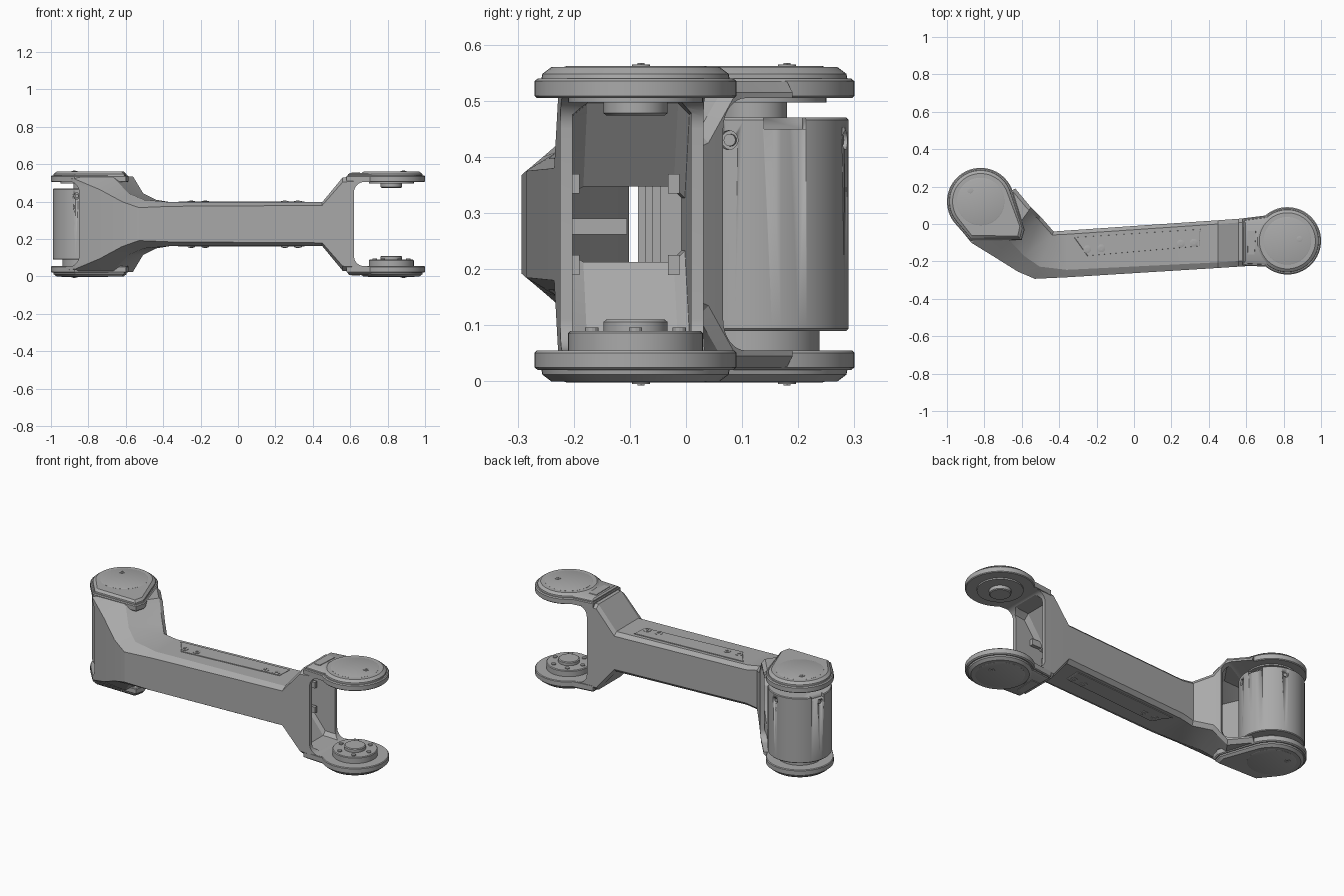
import bpy, bmesh
from math import pi, sin, cos, radians
from mathutils import Vector, Matrix

if "Cube" in bpy.data.objects:
    bpy.data.objects.remove(bpy.data.objects["Cube"])


def material(name, value):
    m = bpy.data.materials.new(name)
    m.use_nodes = True
    color = (value, value, value, 1)
    m.diffuse_color = color
    m.node_tree.nodes["Principled BSDF"].inputs["Base Color"].default_value = color
    return m


GREY = material("satin grey", 0.4)
MID = 0.28                      # height of the symmetry plane
LEFT = Vector((0.82, -0.09))    # joint centre on the model's left
RIGHT = Vector((-0.82, 0.12))   # joint centre on the model's right


def finish(name, bm, smooth=True):
    bmesh.ops.recalc_face_normals(bm, faces=bm.faces)
    me = bpy.data.meshes.new(name)
    bm.to_mesh(me)
    bm.free()
    ob = bpy.data.objects.new(name, me)
    bpy.context.collection.objects.link(ob)
    me.materials.append(GREY)
    if smooth:
        bpy.ops.object.select_all(action="DESELECT")
        ob.select_set(True)
        bpy.context.view_layer.objects.active = ob
        bpy.ops.object.shade_smooth_by_angle(angle=radians(28))
    return ob


def slab(name, levels, center=None, radius=0, corners=(), flip=False, seg=64):
    """Convex slab round a disc and extra corners; levels are (z, inset)."""
    bm = bmesh.new()
    mid = center if center is not None else sum((Vector(c) for c in corners), Vector((0, 0))) / len(corners)
    for z, inset in levels:
        z = 2 * MID - z if flip else z
        ring = []
        if radius:
            ring = [mid + Vector((cos(a), sin(a))) * (radius - inset)
                    for a in (2 * pi * i / seg for i in range(seg))]
        for c in corners:
            d = Vector(c) - mid
            ring.append(mid + d * (1 - inset / d.length))
        for p in ring:
            bm.verts.new((p.x, p.y, z))
    res = bmesh.ops.convex_hull(bm, input=bm.verts[:])
    loose = [v for v in bm.verts if not v.link_faces]
    bmesh.ops.delete(bm, geom=loose, context="VERTS")
    bmesh.ops.dissolve_limit(bm, angle_limit=0.01, verts=bm.verts[:], edges=bm.edges[:])
    return finish(name, bm)


def cut(ob, cutter):
    mod = ob.modifiers.new("cut", "BOOLEAN")
    mod.operation, mod.solver, mod.object = "DIFFERENCE", "EXACT", cutter
    bpy.context.view_layer.objects.active = ob
    bpy.ops.object.modifier_apply(modifier="cut")
    bpy.data.objects.remove(cutter)


def fork_cutter(wall, angle, depth=0.5, r=0.055, low=0.055, high=0.505):
    """Rounded slot that opens outward from the wall point."""
    pts = [(depth, low), (depth, high)]
    for zc, a0 in ((high - r, pi / 2), (low + r, pi)):
        pts += [(r + r * cos(a0 + i * pi / 16), zc + r * sin(a0 + i * pi / 16)) for i in range(9)]
    bm = bmesh.new()
    face = bm.faces.new([bm.verts.new((x, -0.5, z)) for x, z in pts])
    ext = bmesh.ops.extrude_face_region(bm, geom=[face])["geom"]
    bmesh.ops.translate(bm, vec=(0, 1, 0), verts=[v for v in ext if isinstance(v, bmesh.types.BMVert)])
    bmesh.ops.transform(bm, matrix=Matrix.Translation((*wall, 0)) @ Matrix.Rotation(angle, 4, "Z"),
                        verts=bm.verts)
    ob = finish("fork_cutter", bm, False)
    ob.hide_render = True
    return ob


# Hollow arm: front point, back point, half height, front half height, chamfer, thickness
STATIONS = [
    (-.95, 0, -.635, .19, .255, .25, .02, .032),
    (-.87, -.10, -.56, .10, .255, .24, .03, .035),
    (-.74, -.18, -.55, .09, .255, .185, .12, .035),
    (-.62, -.255, -.50, .04, .165, .12, .09, .04),
    (-.53, -.293, -.43, -.04, .13, .088, .07, .045),
    (-.36, -.285, -.36, -.035, .117, .095, .04, .05),
    (.45, -.235, .45, .02, .117, .1, .03, .05),
    (.56, -.228, .56, .028, .25, .225, .03, .035),
    (.72, -.218, .72, .036, .255, .235, .03, .032)]


def section(bm, st, wall, drop):
    a, b = Vector(st[:2]), Vector(st[2:4])
    h, ha, c = st[4] - drop, st[5] - drop, st[6]
    u = (b - a).normalized()
    a, b = a + u * wall, b - u * wall
    half = [(a, ha), (a + u * c, h), (b - u * 0.02, h), (b, h - 0.02)]
    pts = [(p, z) for p, z in half] + [(p, -z) for p, z in reversed(half)]
    return [bm.verts.new((p.x, p.y, MID + z)) for p, z in pts]


bm = bmesh.new()
outer = [section(bm, s, 0, 0) for s in STATIONS]
inner = [section(bm, s, 0.022, s[7]) for s in STATIONS]
strips = list(zip(outer, outer[1:])) + list(zip(inner, inner[1:]))
strips += [(outer[0], inner[0]), (outer[-1], inner[-1])]
for p, q in strips:
    for i in range(8):
        j = (i + 1) % 8
        bm.faces.new((p[i], p[j], q[j], q[i]))
bmesh.ops.triangulate(bm, faces=bm.faces[:])
arm = finish("arm_shell", bm, False)
cut(arm, fork_cutter((0.62, -0.09), 0))
cut(arm, fork_cutter((-0.727, -0.045), radians(119)))
bpy.context.view_layer.objects.active = arm
arm.select_set(True)
bpy.ops.object.shade_smooth_by_angle(angle=radians(20))

# Fork plates, caps, beam panels and fasteners, mirrored top and bottom
L_NECK = [(.58, -.222), (.58, .03), (.74, .05), (.74, -.23)]
R_CORNERS = [(-.875, -.09), (-.60, -.085), (-.585, -.03)]
for side, flip in (("upper", False), ("lower", True)):
    def part(name, *args, **kw):
        return slab(f"{side}_{name}", *args, flip=flip, **kw)

    rim = [(.505, .004), (.509, 0), (.535, 0), (.54, .006)]
    cap = [(.537, .012), (.548, .014), (.56, .03)]
    part("left_fork_plate", rim, LEFT, .18)
    part("left_fork_neck", [(.506, 0), (.535, 0), (.539, .006)], corners=L_NECK)
    part("left_cap", cap, LEFT, .18)
    part("left_neck_cap", [(.537, .012), (.545, .014), (.552, .03)], corners=L_NECK)
    part("right_fork_plate", rim, RIGHT, .18, R_CORNERS)
    part("right_cap", cap, RIGHT, .18, R_CORNERS)
    # raised tag on the left neck
    part("neck_tag", [(.55, 0), (.555, .003)],
         corners=[(.608, -.165), (.645, -.165), (.652, -.035), (.606, -.035)])
    # round lids with one offset screw each
    for tag, c, off in (("left", LEFT, (.065, .01)), ("right", RIGHT, (-.055, .06))):
        part(f"{tag}_lid", [(.555, 0), (.5605, 0), (.562, .004)], c, .127)
        screw = c + Vector(off)
        part(f"{tag}_lid_screw", [(.56, 0), (.5645, 0), (.565, .002)], screw, .016, seg=20)
        part(f"{tag}_lid_socket", [(.56, 0), (.567, 0)], screw, .007, seg=6)
    # access panel on the beam with four screws
    top = MID + .117
    part("beam_panel", [(top - .01, 0), (top + .002, 0), (top + .004, .003)],
         corners=[(-.32, -.072), (.355, -.028), (.35, -.118), (-.25, -.17)])
    for i, (x, y) in enumerate([(-.25, -.135), (-.175, -.13), (.25, -.105), (.32, -.1)]):
        part(f"panel_screw_{i}", [(top, 0), (top + .006, 0), (top + .007, .003)], Vector((x, y)), .021, seg=24)
        part(f"panel_socket_{i}", [(top, 0), (top + .01, 0)], Vector((x, y)), .009, seg=6)

# Left joint hubs
slab("left_upper_hub", [(.51, 0), (.497, 0)], LEFT, .12)
slab("left_upper_boss", [(.5, 0), (.478, 0), (.474, .005)], LEFT, .057)
slab("left_lower_hub", [(.05, 0), (.086, 0), (.09, .004)], LEFT, .12)
slab("left_lower_boss", [(.085, 0), (.106, 0), (.11, .005)], LEFT, .057)
for i in range(6):
    a = i * pi / 3
    slab(f"hub_bolt_{i}", [(.088, 0), (.096, 0)], LEFT + Vector((cos(a), sin(a))) * .09, .012, seg=12)

# Motor drum in the right fork
drum = slab("motor_drum", [(.09, .004), (.094, 0), (.466, 0), (.47, .004)], RIGHT, .17)
slab("motor_lower_hub", [(.05, 0), (.095, 0)], RIGHT, .118)
slab("motor_upper_hub", [(.465, 0), (.51, 0)], RIGHT, .06)
slab("motor_upper_ring", [(.497, 0), (.51, 0)], RIGHT, .13)


def radial(name, angle, dist, radius, length, z, seg=20):
    bm = bmesh.new()
    bmesh.ops.create_cone(bm, cap_ends=True, segments=seg, radius1=radius, radius2=radius, depth=length)
    pos = RIGHT + Vector((cos(angle), sin(angle))) * dist
    bmesh.ops.transform(bm, verts=bm.verts, matrix=Matrix.Translation((*pos, z))
                        @ Matrix.Rotation(angle, 4, "Z") @ Matrix.Rotation(pi / 2, 4, "Y"))
    return finish(name, bm)


for i in range(4):
    a = radians(-15 + 90 * i)
    cut(drum, radial("socket_cutter", a, .17, .017, .03, .43))
    radial(f"drum_screw_{i}", a, .157, .011, .014, .43, 12)
# connector notches in the drum rim
for a in (radians(20), radians(160)):
    d, n = Vector((cos(a), sin(a))), Vector((-sin(a), cos(a)))
    quad = [RIGHT + d * r + n * s for r, s in ((.145, -.04), (.145, .04), (.2, .04), (.2, -.04))]
    cut(drum, slab("notch_cutter", [(.45, 0), (.5, 0)], corners=quad))

# Ribs, shelf and clips inside the hollow beam
for i in range(4):
    x = -.25 + .2 * i
    y = .02 + (x - .45) * .065 - .015
    slab(f"inner_rib_{i}", [(.2, 0), (.36, 0)],
         corners=[(x, y), (x + .015, y), (x + .015, y - .045), (x, y - .045)])
slab("inner_shelf", [(.262, 0), (.29, 0)],
     corners=[(.3, -.23), (.44, -.22), (.44, -.105), (.3, -.105)])
for y in (-.2, -.022):
    for z in (.19, .335):
        slab("panel_clip", [(z, 0), (z + .035, 0)],
             corners=[(.46, y - .01), (.52, y - .01), (.52, y + .01), (.46, y + .01)])
